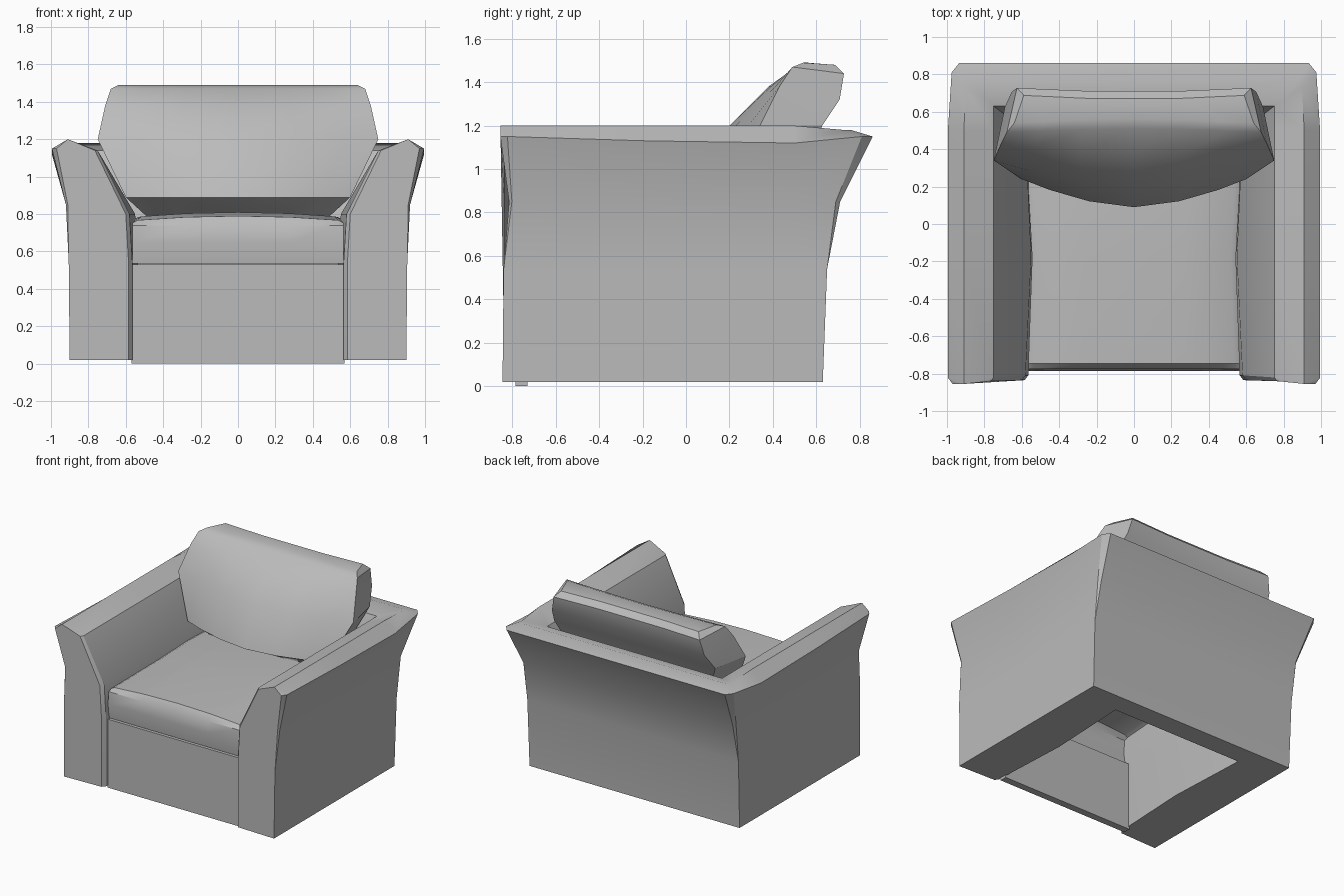
import bpy, bmesh, math

cube = bpy.data.objects.get("Cube")
if cube:
    bpy.data.objects.remove(cube)

fabric = bpy.data.materials.new("grey fabric")
fabric.use_nodes = True
grey = (0.5, 0.5, 0.5, 1)
fabric.diffuse_color = grey
fabric.node_tree.nodes["Principled BSDF"].inputs["Base Color"].default_value = grey


def loft(name, rings, cap_start=True, cap_end=True, closed=True):
    """Skin a list of equal-length point rings."""
    bm = bmesh.new()
    rows = [[bm.verts.new(p) for p in ring] for ring in rings]
    n = len(rows[0])
    for a, b in zip(rows, rows[1:]):
        for i in range(n if closed else n - 1):
            j = (i + 1) % n
            bm.faces.new((a[i], a[j], b[j], b[i]))
    if cap_start:
        bm.faces.new(rows[0][::-1])
    if cap_end:
        bm.faces.new(rows[-1])
    bmesh.ops.remove_doubles(bm, verts=bm.verts, dist=0.0005)
    bmesh.ops.recalc_face_normals(bm, faces=bm.faces)
    mesh = bpy.data.meshes.new(name)
    bm.to_mesh(mesh)
    bm.free()
    obj = bpy.data.objects.new(name, mesh)
    bpy.context.collection.objects.link(obj)
    mesh.materials.append(fabric)
    bpy.ops.object.select_all(action='DESELECT')
    obj.select_set(True)
    bpy.context.view_layer.objects.active = obj
    bpy.ops.object.shade_smooth_by_angle(angle=math.radians(30))
    return obj


# Frame section, outside bottom -> top -> inside bottom:
# x, z, front y, rear y, corner rounding, front chamfer
section = [
    (0.90, 0.02, -0.845, 0.63, 0.0, 0.0),
    (0.905, 0.54, -0.84, 0.65, 0.0, 0.0),
    (0.92, 0.85, -0.815, 0.71, 0.02, 0.01),
    (0.995, 1.15, -0.855, 0.86, 0.05, 0.025),
    (0.91, 1.20, -0.855, 0.76, 0.03, 0.0),
    (0.75, 1.14, -0.84, 0.63, 0.0, -0.015),
    (0.58, 0.80, -0.835, 0.50, 0.0, -0.02),
    (0.565, 0.54, -0.835, 0.47, 0.0, -0.02),
    (0.565, 0.02, -0.835, 0.47, 0.0, -0.02),
]
half = []
half.append([(x - c, f, z) for x, z, f, r, k, c in section])
half.append([(x, f + abs(c) * 1.3, z) for x, z, f, r, k, c in section])
half.append([(x - (0.03 if i > 5 else 0), -0.18, z - (0.02 if i == 3 else 0))
             for i, (x, z, f, r, k, c) in enumerate(section)])
half.append([(x, min(r - k, 0.5), z - (0.03 if i == 3 else 0))
             for i, (x, z, f, r, k, c) in enumerate(section)])
half.append([(x - 0.4 * k, r - k, min(z, 1.18)) for x, z, f, r, k, c in section])
half.append([(x - 1.2 * k, r, min(z, 1.18)) for x, z, f, r, k, c in section])
mirrored = [[(-x, y, z) for x, y, z in ring] for ring in reversed(half)]
loft("arms_and_back_frame", half + mirrored)


# Front panel under the seat
def panel_ring(z):
    return [(-0.57, -0.785, z), (0.57, -0.785, z), (0.57, -0.73, z), (-0.57, -0.73, z)]


loft("front_panel", [panel_ring(0.0), panel_ring(0.53)])

# Seat cushion: crowned shell, open underneath
seat_profile = [(-0.77, 0.535), (-0.785, 0.65), (-0.775, 0.74), (-0.745, 0.765),
                (-0.18, 0.785), (0.2, 0.78), (0.5, 0.77)]
seat_rings = []
for y, z in seat_profile:
    lift = 0.025 if z > 0.75 else 0.0
    w = 0.545 if -0.5 < y < 0.1 else 0.565
    seat_rings.append([(-w, y, 0.535), (-w, y, z - lift / 2)]
                      + [(w * s, y, z + lift * (1 - s * s)) for s in (-0.95, -0.5, 0, 0.5, 0.95)]
                      + [(w, y, z - lift / 2), (w, y, 0.535)])
loft("seat_cushion", seat_rings, False, False, closed=False)

# Back cushion: z, half width, front centre y, front edge y, back y, drop at rear
cushion_levels = [
    (0.78, 0.48, 0.30, 0.34, 0.47, 0.0),
    (0.89, 0.60, 0.09, 0.24, 0.52, 0.0),
    (1.20, 0.75, 0.20, 0.34, 0.63, 0.0),
    (1.38, 0.71, 0.38, 0.43, 0.71, 0.06),
    (1.47, 0.68, 0.51, 0.49, 0.73, 0.03),
    (1.49, 0.64, 0.56, 0.54, 0.69, 0.01),
]
cushion_rings = []
for z, w, centre, edge, back, drop in cushion_levels:
    front = [(w * s, centre + (edge - centre) * abs(s) ** 1.7, z)
             for s in (-1, -0.75, -0.4, 0, 0.4, 0.75, 1)]
    rear = [(w * s, back - 0.03 * (1 - abs(s)), z - drop) for s in (0.92, 0.4, -0.4, -0.92)]
    cushion_rings.append(front + rear)
loft("back_cushion", cushion_rings)
